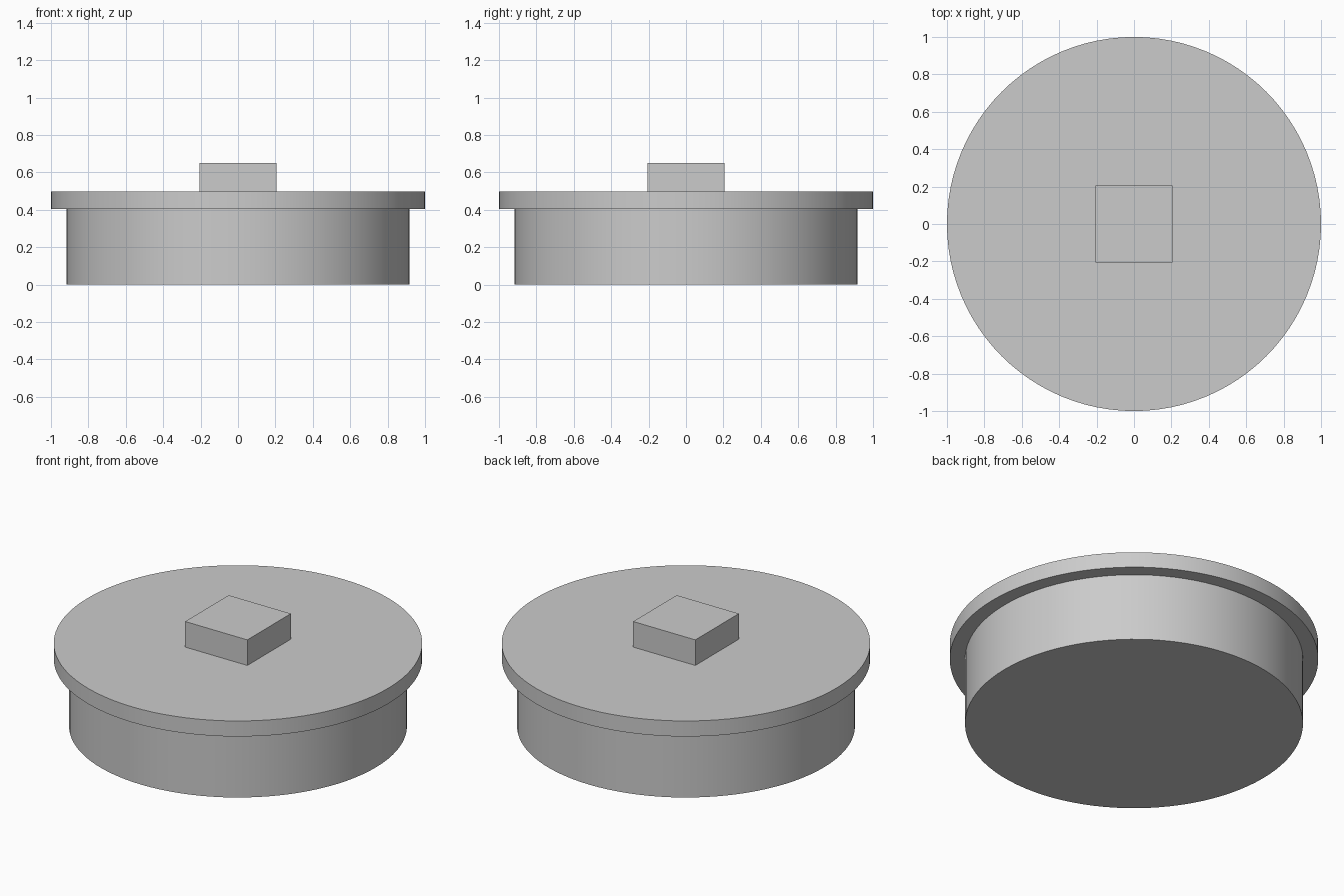
import bpy
import math

cube = bpy.data.objects.get("Cube")
if cube:
    bpy.data.objects.remove(cube, do_unlink=True)

# One plain grey for the whole model
grey = bpy.data.materials.new("plain_grey")
grey.use_nodes = True
colour = (0.6, 0.6, 0.6, 1)
grey.diffuse_color = colour
grey.node_tree.nodes["Principled BSDF"].inputs["Base Color"].default_value = colour


def finish(name):
    obj = bpy.context.object
    obj.name = name
    obj.data.materials.append(grey)
    return obj


def disc(name, radius, bottom, top):
    bpy.ops.mesh.primitive_cylinder_add(
        vertices=96, radius=radius, depth=top - bottom,
        location=(0, 0, (bottom + top) / 2))
    finish(name)
    bpy.ops.object.shade_smooth_by_angle(angle=math.radians(30))


BODY_TOP, RIM_TOP, KNOB_TOP = 0.404, 0.497, 0.65

# Round plug body and the wider rim above it
disc("plug_body", 0.917, 0, BODY_TOP)
disc("rim_plate", 1.0, BODY_TOP, RIM_TOP)

# Square knob on top
bpy.ops.mesh.primitive_cube_add(size=1, location=(0, 0, (RIM_TOP + KNOB_TOP) / 2))
bpy.context.object.scale = (0.412, 0.412, KNOB_TOP - RIM_TOP)
bpy.ops.object.transform_apply(location=False, rotation=False, scale=True)
finish("square_knob")
